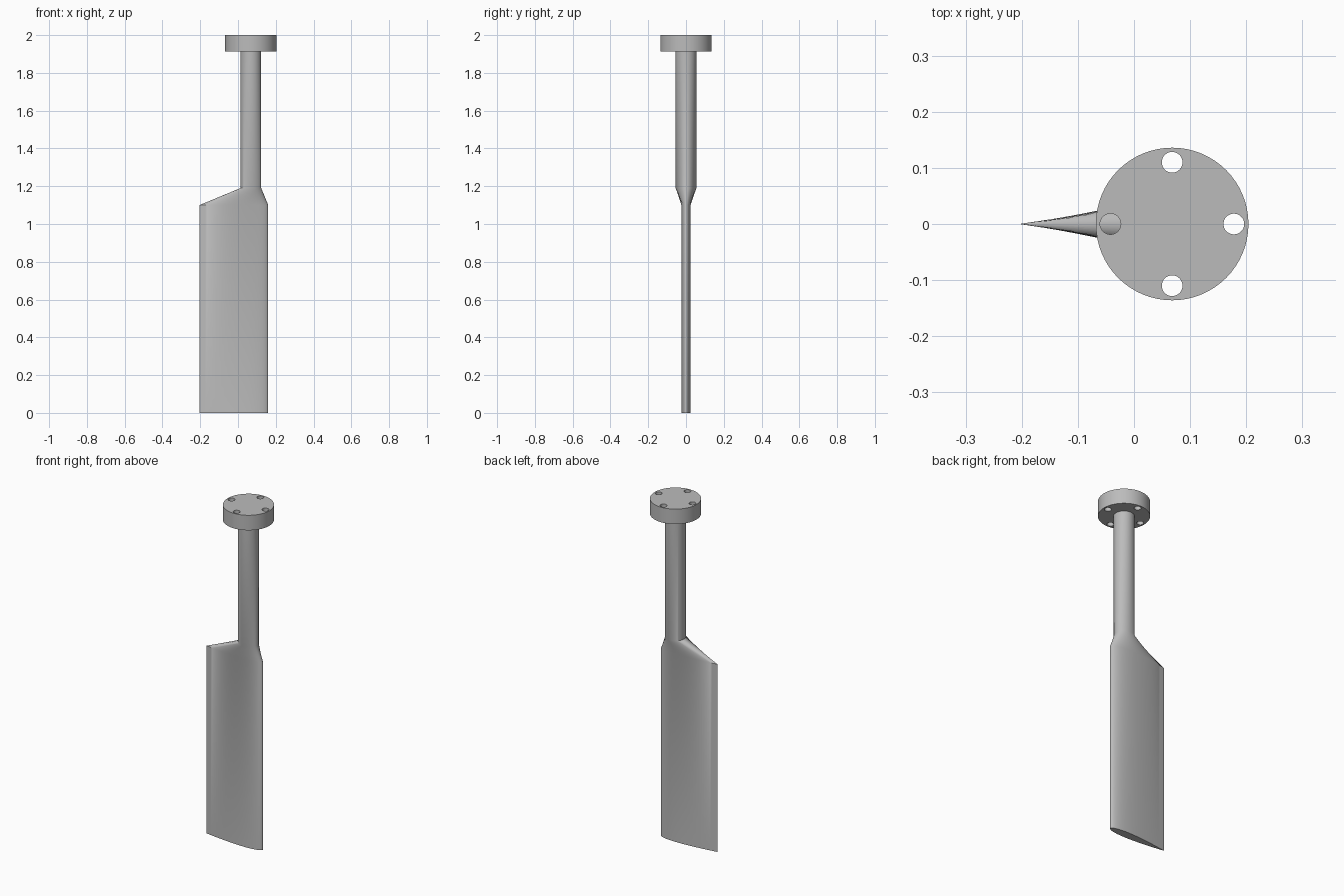
import bpy, bmesh
from math import sin, cos, pi, radians, sqrt

cube = bpy.data.objects.get("Cube")
if cube:
    bpy.data.objects.remove(cube)

AXIS_X = 0.068        # stock axis
STOCK_R = 0.055
TAIL_X, CHORD = -0.204, 0.364
SEGMENTS = 64

grey = bpy.data.materials.new("plain grey")
grey.use_nodes = True
colour = (0.5, 0.5, 0.5, 1)
grey.diffuse_color = colour
grey.node_tree.nodes["Principled BSDF"].inputs["Base Color"].default_value = colour


def smooth(obj):
    bpy.ops.object.select_all(action='DESELECT')
    obj.select_set(True)
    bpy.context.view_layer.objects.active = obj
    bpy.ops.object.shade_smooth_by_angle(angle=radians(30))


def cylinder(name, x, y, radius, bottom, top, sides=SEGMENTS):
    bpy.ops.mesh.primitive_cylinder_add(vertices=sides, radius=radius, depth=top - bottom,
                                        location=(x, y, (bottom + top) / 2))
    obj = bpy.context.object
    obj.name = name
    obj.data.materials.append(grey)
    return obj


def foil_point(a):
    """Symmetric foil section, leading edge at a = 0, tail at a = pi."""
    s = (1 - cos(a)) / 2
    half = 0.0245 * (2.969 * sqrt(s) - 1.26 * s - 3.516 * s**2 + 2.843 * s**3 - 1.036 * s**4)
    return TAIL_X + CHORD * (1 - s), half * (1 if sin(a) >= 0 else -1)


def stock_point(a):
    return AXIS_X + STOCK_R * cos(a), STOCK_R * sin(a)


# Blade, transition and round stock as one loft
angles = [2 * pi * i / SEGMENTS for i in range(SEGMENTS)]
bm = bmesh.new()
rings = []
for section, z in ((foil_point, 0), (foil_point, 1.1), (stock_point, 1.19), (stock_point, 1.912)):
    rings.append([bm.verts.new((*section(a), z)) for a in angles])
for low, high in zip(rings, rings[1:]):
    for i in range(SEGMENTS):
        j = (i + 1) % SEGMENTS
        bm.faces.new((low[i], low[j], high[j], high[i]))
bm.faces.new(rings[0][::-1])
bm.faces.new(rings[-1])
mesh = bpy.data.meshes.new("blade_and_stock")
bm.to_mesh(mesh)
bm.free()
blade = bpy.data.objects.new("blade_and_stock", mesh)
bpy.context.collection.objects.link(blade)
mesh.materials.append(grey)
smooth(blade)

# Mounting flange with four bolt holes
flange = cylinder("flange", AXIS_X, 0, 0.136, 1.912, 2.0)
for k in range(4):
    a = k * pi / 2
    cutter = cylinder("bolt_hole_cutter", AXIS_X + 0.11 * cos(a), 0.11 * sin(a), 0.0185, 1.8, 2.1, 32)
    cutter.hide_render = True
    cut = flange.modifiers.new("bolt_hole", 'BOOLEAN')
    cut.operation = 'DIFFERENCE'
    cut.solver = 'EXACT'
    cut.object = cutter
    bpy.context.view_layer.objects.active = flange
    bpy.ops.object.modifier_apply(modifier=cut.name)
    bpy.data.objects.remove(cutter)
smooth(flange)
